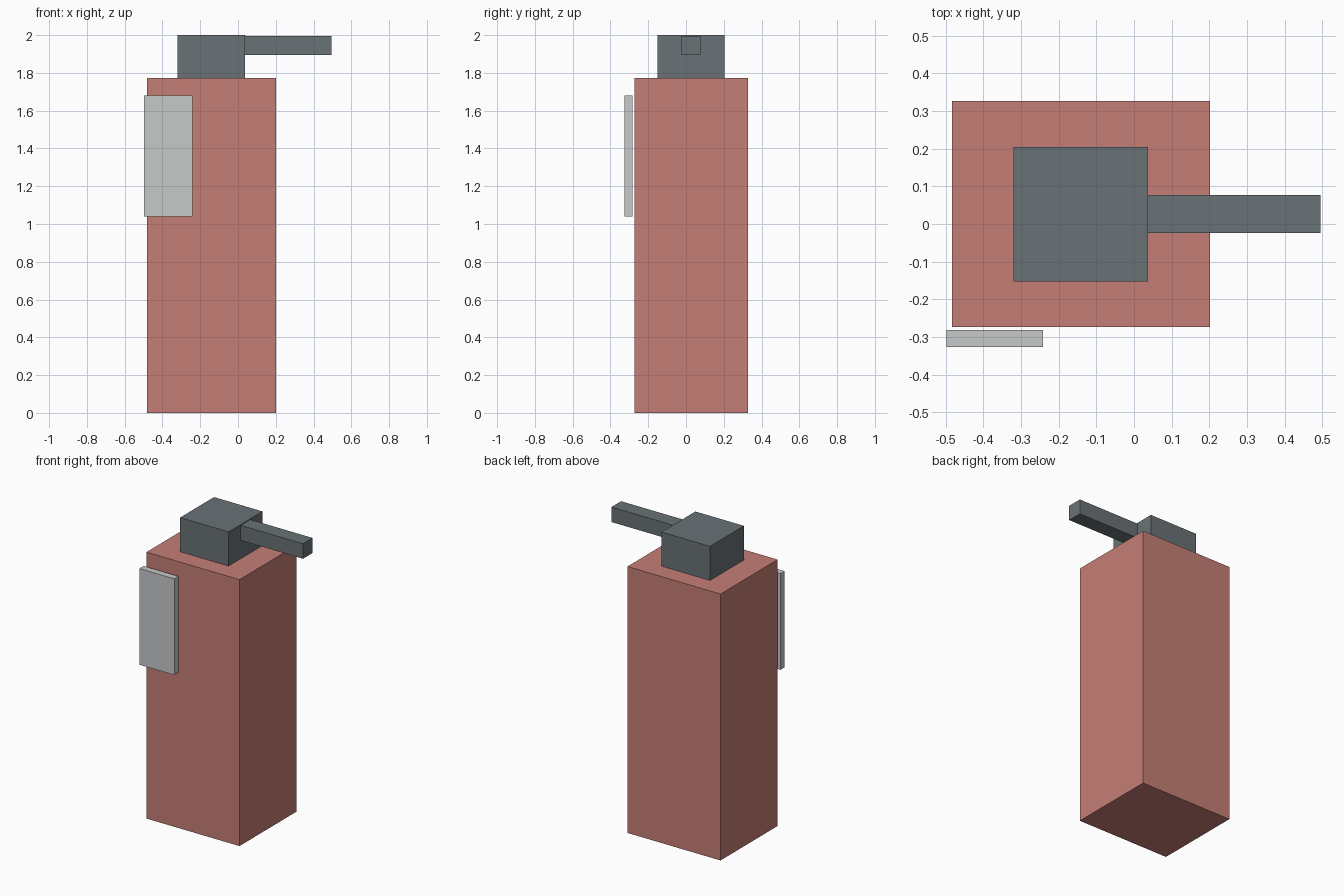
import bpy
import bmesh
from mathutils import Matrix, Vector

if "Cube" in bpy.data.objects:
    bpy.data.objects.remove(bpy.data.objects["Cube"])


def material(name, rgb):
    mat = bpy.data.materials.new(name)
    mat.diffuse_color = (*rgb, 1.0)
    mat.use_nodes = True
    mat.node_tree.nodes["Principled BSDF"].inputs["Base Color"].default_value = mat.diffuse_color
    return mat


def box(name, low, high, mat):
    """Flat-shaded box between two opposite corners."""
    low, high = Vector(low), Vector(high)
    bm = bmesh.new()
    place = Matrix.Translation((low + high) / 2) @ Matrix.Diagonal((*(high - low), 1))
    bmesh.ops.create_cube(bm, size=1, matrix=place)
    mesh = bpy.data.meshes.new(name)
    bm.to_mesh(mesh)
    bm.free()
    mesh.materials.append(mat)
    obj = bpy.data.objects.new(name, mesh)
    bpy.context.collection.objects.link(obj)
    return obj


red = material("dusty_red", (0.558, 0.209, 0.181))
slate = material("slate_grey", (0.144, 0.171, 0.181))
silver = material("light_grey", (0.571, 0.578, 0.584))

# Bottle body
box("bottle_body", (-0.483, -0.273, 0), (0.202, 0.327, 1.773), red)
# Pump head and its spout
box("pump_head", (-0.32, -0.152, 1.773), (0.037, 0.205, 2.0), slate)
box("spout", (0.037, -0.024, 1.895), (0.495, 0.077, 1.995), slate)
# Plate standing just off the front face
box("front_plate", (-0.498, -0.326, 1.04), (-0.241, -0.282, 1.68), silver)
